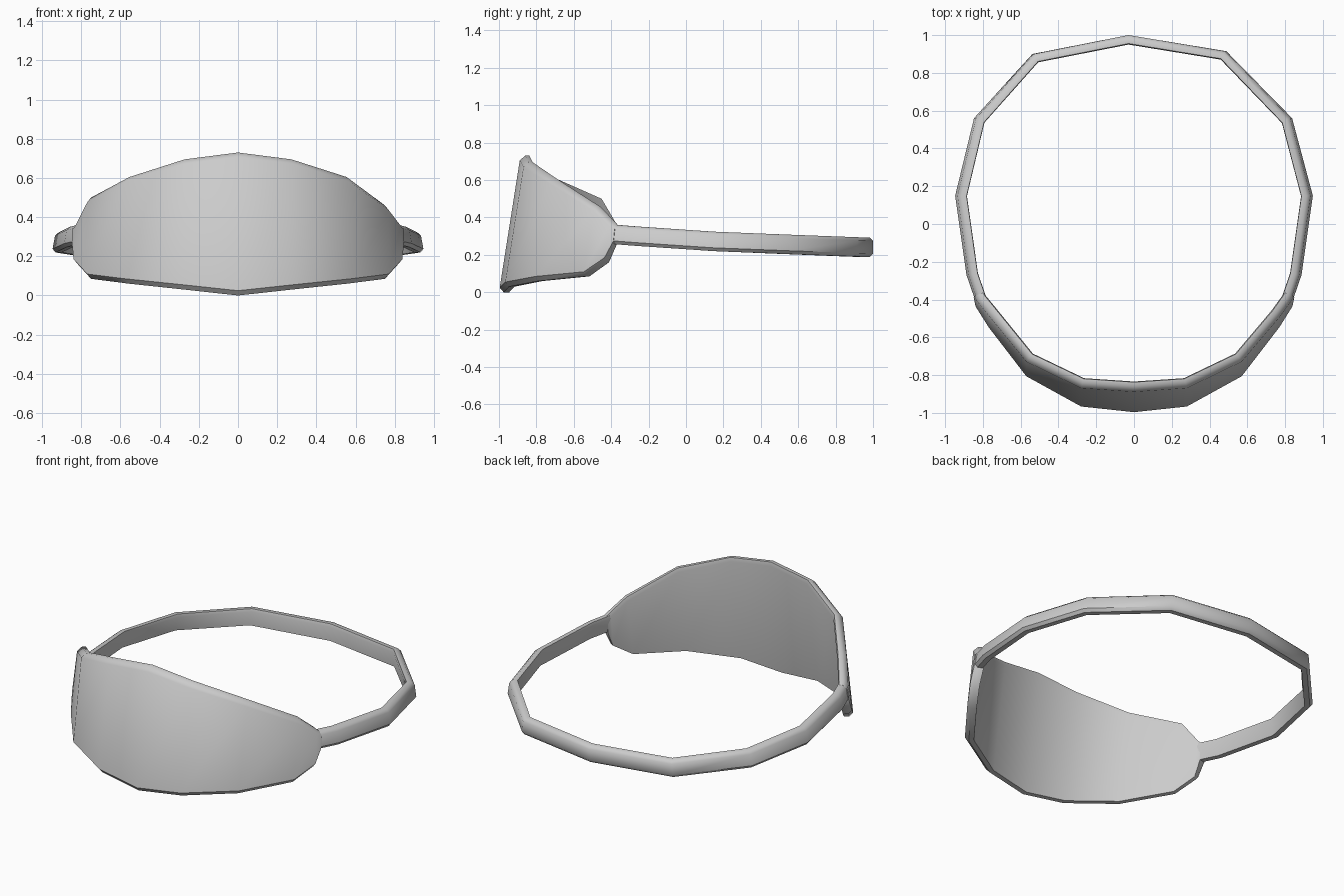
import bpy, bmesh
from mathutils import Vector

if "Cube" in bpy.data.objects:
    bpy.data.objects.remove(bpy.data.objects["Cube"])


def loft(name, stations, thick, cham):
    """Skin a slab along (bottom, top) outer-edge stations; outer edges are chamfered."""
    bm = bmesh.new()
    rings = []
    n = len(stations)
    for i, (b, t) in enumerate(stations):
        b, t = Vector(b), Vector(t)
        p, q = stations[max(i - 1, 0)], stations[min(i + 1, n - 1)]
        along = Vector(q[0]) + Vector(q[1]) - Vector(p[0]) - Vector(p[1])
        inward = Vector((-along.y, along.x, 0)).normalized()
        up = (t - b).normalized()
        section = [b + inward * thick,
                   b + inward * cham,
                   b + up * cham,
                   t - up * cham,
                   t + inward * cham,
                   t + inward * (thick - cham * 0.3),
                   t + inward * thick - up * cham]
        rings.append([bm.verts.new(v) for v in section])
    for r, s in zip(rings, rings[1:]):
        for k in range(len(r)):
            m = (k + 1) % len(r)
            bm.faces.new((r[k], r[m], s[m], s[k]))
    bm.faces.new(rings[0])
    bm.faces.new(rings[-1][::-1])
    bmesh.ops.recalc_face_normals(bm, faces=bm.faces)
    mesh = bpy.data.meshes.new(name)
    bm.to_mesh(mesh)
    bm.free()
    ob = bpy.data.objects.new(name, mesh)
    bpy.context.collection.objects.link(ob)
    bpy.ops.object.select_all(action='DESELECT')
    ob.select_set(True)
    bpy.context.view_layer.objects.active = ob
    bpy.ops.object.shade_smooth_by_angle(angle=0.8)
    return ob


# Curved front shield: bottom and top edge from the centre to the right end
half = [((0, -1.0, 0.0), (0, -0.885, 0.73)),
        ((0.28, -0.97, 0.03), (0.28, -0.865, 0.695)),
        ((0.57, -0.81, 0.06), (0.57, -0.725, 0.605)),
        ((0.77, -0.55, 0.085), (0.77, -0.49, 0.46)),
        ((0.84, -0.44, 0.16), (0.83, -0.405, 0.38)),
        ((0.85, -0.39, 0.25), (0.845, -0.38, 0.36))]
flip = [tuple((-x, y, z) for x, y, z in s) for s in half[:0:-1]]
# the left upper corner sits a little higher
flip[2] = (flip[2][0], (-0.77, -0.48, 0.50))
loft("face_shield", flip + half, 0.055, 0.025)

# Faceted head strap running round the back, sinking slightly to the rear
path = [(0.845, -0.40, 0.31), (0.89, -0.27, 0.30), (0.95, 0.15, 0.272),
        (0.84, 0.56, 0.256), (0.49, 0.915, 0.243), (-0.03, 1.0, 0.24),
        (-0.54, 0.90, 0.243), (-0.85, 0.56, 0.256), (-0.95, 0.15, 0.272),
        (-0.89, -0.27, 0.30), (-0.845, -0.40, 0.31)]
strap = [((x, y, z - 0.052), (x * 0.98, y, z + 0.052)) for x, y, z in path]
loft("head_strap", strap, 0.05, 0.018)
